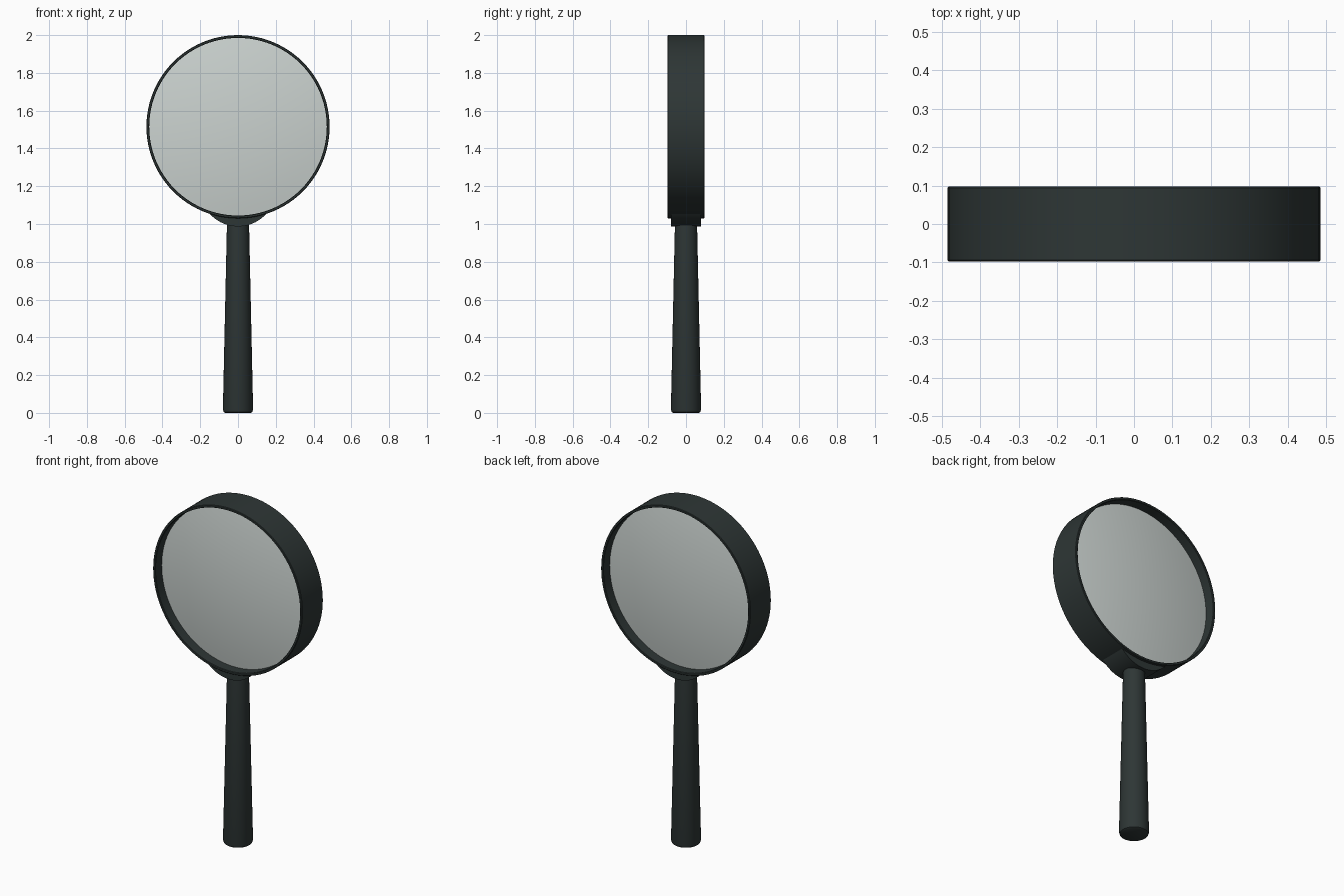
import bpy, bmesh, math
from mathutils import Matrix, Vector

if "Cube" in bpy.data.objects:
    bpy.data.objects.remove(bpy.data.objects["Cube"])

RING_Z, R_OUT, R_IN, HALF = 1.515, 0.485, 0.47, 0.097


def material(name, rgba):
    m = bpy.data.materials.new(name)
    m.diffuse_color = rgba
    m.use_nodes = True
    m.node_tree.nodes["Principled BSDF"].inputs["Base Color"].default_value = m.diffuse_color
    return m


dark = material("dark_green_grey", (0.027, 0.037, 0.036, 1))
glass = material("pale_glass", (0.60, 0.65, 0.63, 0.85))


def finish(name, bm, mat, angle=35):
    bmesh.ops.recalc_face_normals(bm, faces=bm.faces)
    me = bpy.data.meshes.new(name)
    bm.to_mesh(me)
    bm.free()
    ob = bpy.data.objects.new(name, me)
    bpy.context.collection.objects.link(ob)
    me.materials.append(mat)
    bpy.ops.object.select_all(action='DESELECT')
    ob.select_set(True)
    bpy.context.view_layer.objects.active = ob
    bpy.ops.object.shade_smooth_by_angle(angle=math.radians(angle))
    return ob


def lathe(name, profile, mat, steps, matrix=None, closed=False):
    """Spin (radius, height) points around z, then place with matrix."""
    bm = bmesh.new()
    vs = [bm.verts.new((r, 0, h)) for r, h in profile]
    pairs = list(zip(vs, vs[1:])) + ([(vs[-1], vs[0])] if closed else [])
    es = [bm.edges.new(p) for p in pairs]
    bmesh.ops.spin(bm, geom=vs + es, cent=(0, 0, 0), axis=(0, 0, 1),
                   angle=math.tau, steps=steps, use_duplicate=False)
    bmesh.ops.remove_doubles(bm, verts=bm.verts, dist=1e-5)
    if matrix:
        bm.transform(matrix)
    return finish(name, bm, mat)


head = Matrix.Translation((0, 0, RING_Z)) @ Matrix.Rotation(math.pi / 2, 4, 'X')

# Rim: thin band with slightly eased edges
e = 0.003
lathe("rim", [(R_IN, -HALF + e), (R_IN + e, -HALF), (R_OUT - e, -HALF), (R_OUT, -HALF + e),
              (R_OUT, HALF - e), (R_OUT - e, HALF), (R_IN + e, HALF), (R_IN, HALF - e)],
      dark, 96, head, closed=True)

# Lens: shallow convex on both sides, recessed in the rim
edge, bulge, n = 0.036, 0.04, 10
face = [((R_IN + 0.002) * i / n, edge + bulge * (1 - (i / n) ** 2)) for i in range(n + 1)]
lathe("lens", face + [(r, -h) for r, h in reversed(face)], glass, 96, head)

# Handle: tapered round grip
lathe("handle", [(0, 0), (0.068, 0), (0.076, 0.005), (0.08, 0.018),
                 (0.059, 0.98), (0.058, 1.02), (0, 1.02)], dark, 48)

# Collar: rounded bracket between handle and rim
bm = bmesh.new()
pts = []
for i in range(25):
    a = math.radians(-146 + 112 * i / 24)
    pts.append((0.2 * math.cos(a), 1.187 + 0.2 * math.sin(a)))
x_end = pts[-1][0]
for i in range(17):
    x = x_end * (1 - 2 * i / 16)
    pts.append((x, RING_Z - math.sqrt(0.478 ** 2 - x * x)))
# keep only the part of the arc outside the rim
pts = [p for p in pts if math.hypot(p[0], p[1] - RING_Z) > 0.4779]
f = bm.faces.new([bm.verts.new((x, -0.08, z)) for x, z in pts])
ext = bmesh.ops.extrude_face_region(bm, geom=[f])
bmesh.ops.translate(bm, vec=Vector((0, 0.16, 0)),
                    verts=[g for g in ext["geom"] if isinstance(g, bmesh.types.BMVert)])
finish("collar", bm, dark)
